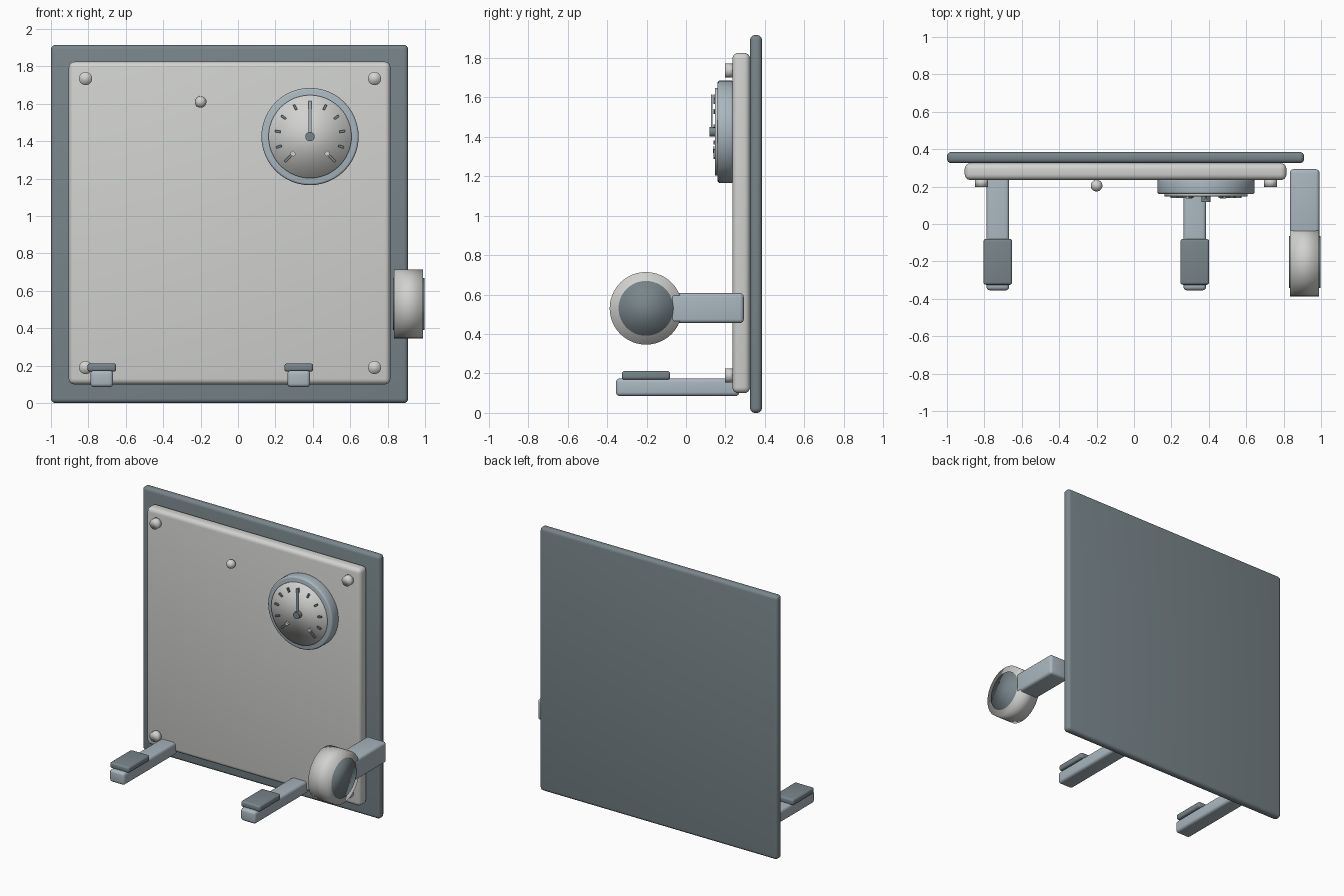
import bpy, math
from mathutils import Matrix

if "Cube" in bpy.data.objects:
    bpy.data.objects.remove(bpy.data.objects["Cube"])


def material(name, rgb):
    m = bpy.data.materials.new(name)
    m.diffuse_color = (*rgb, 1)
    m.use_nodes = True
    m.node_tree.nodes["Principled BSDF"].inputs["Base Color"].default_value = m.diffuse_color
    return m


LIGHT = material("light grey", (0.64, 0.65, 0.63))
MID = material("blue grey", (0.40, 0.47, 0.52))
DARK = material("dark slate", (0.19, 0.235, 0.255))


def finish(name, mat, bevel=0, segments=4, by_angle=False):
    o = bpy.context.object
    o.name = name
    o.data.materials.append(mat)
    if by_angle:
        bpy.ops.object.shade_smooth_by_angle()
    else:
        bpy.ops.object.shade_smooth()
    if bevel:
        b = o.modifiers.new("bevel", "BEVEL")
        b.width, b.segments, b.limit_method = bevel, segments, "ANGLE"
    return o


def box(name, mat, x, y, z, bevel=0):
    """Box from (min, max) pairs on each axis."""
    bpy.ops.mesh.primitive_cube_add(size=1, location=[(a + b) / 2 for a, b in (x, y, z)])
    o = bpy.context.object
    o.data.transform(Matrix.Diagonal([b - a for a, b in (x, y, z)] + [1]))
    return finish(name, mat, bevel, by_angle=not bevel)


def disc(name, mat, axis, centre, r, span, bevel=0, by_angle=False):
    """Cylinder along x or y; centre holds the other two coordinates."""
    mid = (span[0] + span[1]) / 2
    if axis == "y":
        loc, rot = (centre[0], mid, centre[1]), (math.pi / 2, 0, 0)
    else:
        loc, rot = (mid, centre[0], centre[1]), (0, math.pi / 2, 0)
    bpy.ops.mesh.primitive_cylinder_add(vertices=48, radius=r, depth=span[1] - span[0],
                                        location=loc, rotation=rot)
    return finish(name, mat, bevel, 3, by_angle)


# Panels
box("back_panel", DARK, (-1, 0.91), (0.325, 0.385), (0, 1.915), 0.024)
box("front_panel", LIGHT, (-0.905, 0.815), (0.235, 0.325), (0.1, 1.825), 0.03)

# Corner screws and indicator bulb
for x in (-0.815, 0.73):
    for z in (0.19, 1.735):
        disc("corner_screw", LIGHT, "y", (x, z), 0.035, (0.198, 0.245))
bpy.ops.mesh.primitive_uv_sphere_add(segments=32, ring_count=16, radius=0.031,
                                     location=(-0.2, 0.205, 1.61))
finish("indicator_bulb", LIGHT)

# Gauge
GX, GZ = 0.385, 1.425
disc("gauge_housing", MID, "y", (GX, GZ), 0.26, (0.16, 0.24), 0.012)
disc("gauge_face", LIGHT, "y", (GX, GZ), 0.222, (0.148, 0.17))
for i in range(-5, 6):
    a = math.radians(27 * i)
    end = abs(i) == 5
    r, length = (0.155, 0.07) if end else (0.175, 0.03)
    t = box("gauge_tick", DARK, (-0.006, 0.006), (-0.005, 0.005), (-length / 2, length / 2))
    t.location = (GX + r * math.sin(a), 0.144, GZ + r * math.cos(a))
    t.rotation_euler = (0, a, 0)
    if end:  # stop block on the first and last mark
        s = box("gauge_stop", LIGHT, (-0.013, 0.013), (-0.006, 0.006), (-0.01, 0.01))
        s.location = (GX + 0.128 * math.sin(a), 0.143, GZ + 0.128 * math.cos(a))
        s.rotation_euler = (0, a, 0)
box("gauge_needle", MID, (GX - 0.007, GX + 0.007), (0.127, 0.135), (GZ, GZ + 0.19))
disc("gauge_hub", DARK, "y", (GX, GZ), 0.025, (0.118, 0.15), by_angle=True)

# Support arms with pads
for side, x in (("left", -0.728), ("right", 0.325)):
    box(side + "_support_arm", MID, (x - 0.061, x + 0.061), (-0.355, 0.27), (0.085, 0.175), 0.02)
    box(side + "_support_pad", DARK, (x - 0.077, x + 0.077), (-0.325, -0.08), (0.168, 0.212), 0.014)

# Side arm with wheel
box("wheel_arm", MID, (0.833, 0.992), (-0.08, 0.293), (0.455, 0.607), 0.02)
disc("wheel", LIGHT, "x", (-0.203, 0.53), 0.184, (0.835, 0.99))
disc("wheel_cap", DARK, "x", (-0.203, 0.53), 0.139, (0.829, 0.997))
